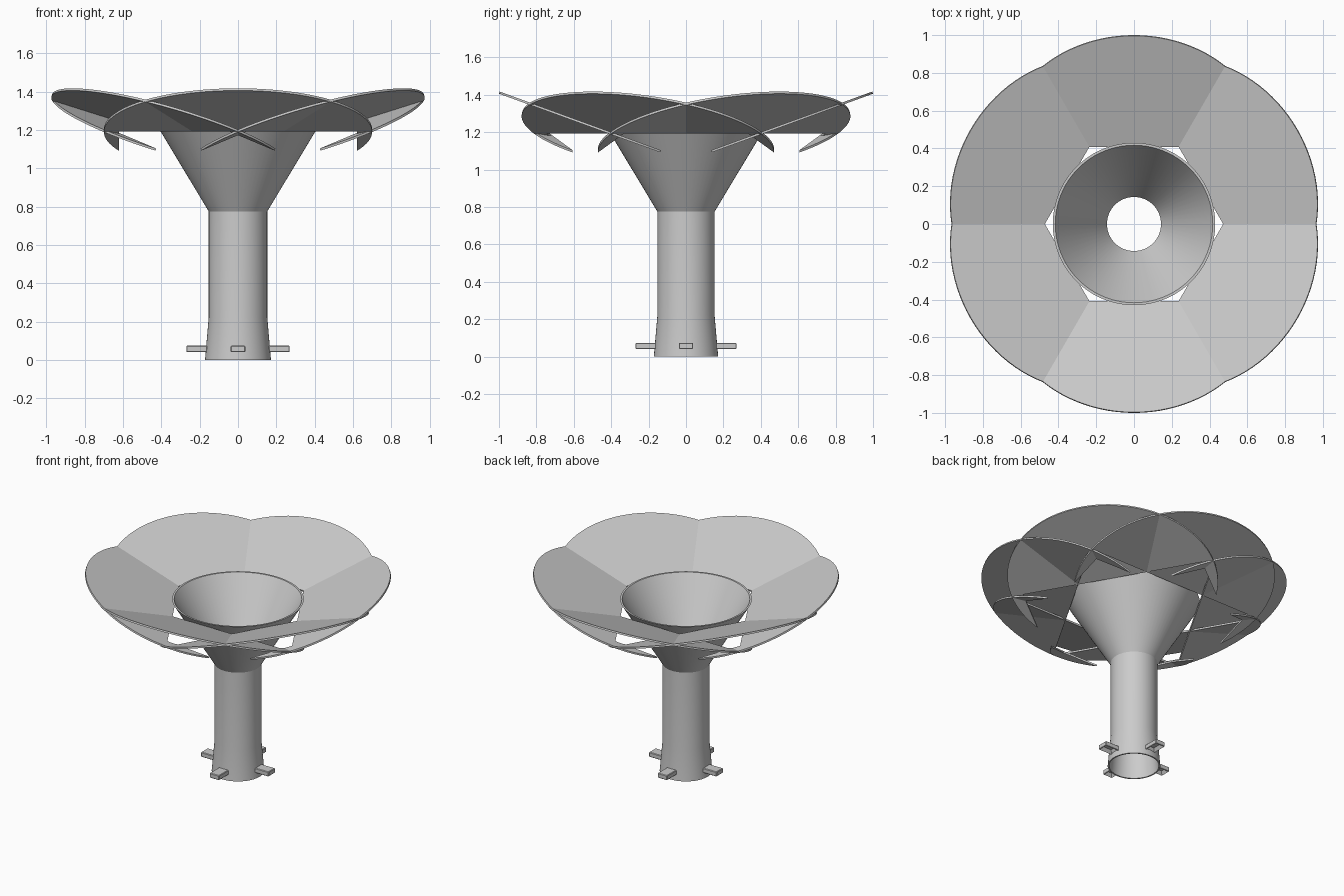
import bpy, bmesh
from math import sin, cos, tan, acos, pi, radians
from mathutils import Matrix, Vector

cube = bpy.data.objects.get("Cube")
if cube:
    bpy.data.objects.remove(cube, do_unlink=True)

# Single concrete grey colour
grey = bpy.data.materials.new("light_grey")
grey.use_nodes = True
colour = (0.6, 0.6, 0.6, 1)
grey.diffuse_color = colour
grey.node_tree.nodes["Principled BSDF"].inputs["Base Color"].default_value = colour


def add_object(name, bm, matrix=Matrix.Identity(4), smooth=False):
    bmesh.ops.recalc_face_normals(bm, faces=bm.faces)
    mesh = bpy.data.meshes.new(name)
    bm.to_mesh(mesh)
    bm.free()
    mesh.materials.append(grey)
    obj = bpy.data.objects.new(name, mesh)
    obj.matrix_world = matrix
    bpy.context.collection.objects.link(obj)
    if smooth:
        bpy.ops.object.select_all(action='DESELECT')
        obj.select_set(True)
        bpy.context.view_layer.objects.active = obj
        bpy.ops.object.shade_smooth_by_angle(angle=radians(25))
    return obj


def lathe(name, profile, steps=72):
    """Spin a closed (radius, height) profile around z."""
    bm = bmesh.new()
    rings = [[bm.verts.new((r * cos(2 * pi * i / steps), r * sin(2 * pi * i / steps), z))
              for i in range(steps)] for r, z in profile]
    for k, ring in enumerate(rings):
        other = rings[(k + 1) % len(rings)]
        for i in range(steps):
            j = (i + 1) % steps
            bm.faces.new((ring[i], ring[j], other[j], other[i]))
    return add_object(name, bm, smooth=True)


# Hollow column with flared foot and funnel top
lathe("funnel_column", [(0.172, 0), (0.153, 0.22), (0.153, 0.775), (0.43, 1.235),
                        (0.417, 1.235), (0.143, 0.775), (0.143, 0.22), (0.162, 0)])

# Six tilted elliptical petals, notched on the inner side to leave two pointed wings
TILT = radians(20)
CENTRE, REACH, HALF_WIDTH, NOTCH = 0.405, 0.591, 0.70, 0.622
THICK = 0.012


def petal(name, angle, steps=64):
    bm = bmesh.new()
    start = -acos(NOTCH / HALF_WIDTH)
    sweep = pi - 2 * start
    length = REACH / cos(TILT)
    points = [(HALF_WIDTH * cos(start + sweep * i / steps),
               length * sin(start + sweep * i / steps)) for i in range(steps + 1)]
    points += [(-NOTCH, 0.004), (NOTCH, 0.004)]
    face = bm.faces.new([bm.verts.new((x, y, 0)) for x, y in points])
    result = bmesh.ops.extrude_face_region(bm, geom=[face])
    lower = [v for v in result["geom"] if isinstance(v, bmesh.types.BMVert)]
    bmesh.ops.translate(bm, verts=lower, vec=(0, 0, -THICK))
    height = 1.417 - REACH * tan(TILT)
    matrix = (Matrix.Rotation(angle, 4, 'Z')
              @ Matrix.Translation((0, CENTRE, height))
              @ Matrix.Rotation(TILT, 4, 'X'))
    return add_object(name, bm, matrix, smooth=True)


for n in range(6):
    petal(f"petal_{n + 1}", n * pi / 3)


# Four mounting lugs with a bolt pocket underneath
def lug(name, angle):
    bm = bmesh.new()
    bmesh.ops.create_cube(bm, size=1)
    bmesh.ops.scale(bm, vec=(0.11, 0.076, 0.034), verts=bm.verts)
    bmesh.ops.bevel(bm, geom=bm.edges[:], offset=0.004, segments=1, affect='EDGES')
    bottom = min(bm.faces, key=lambda f: f.calc_center_median().z)
    bmesh.ops.inset_region(bm, faces=[bottom], thickness=0.02)
    bmesh.ops.translate(bm, verts=bottom.verts[:], vec=(0, 0, 0.024))
    matrix = Matrix.Rotation(angle, 4, 'Z') @ Matrix.Translation(Vector((0.215, 0, 0.057)))
    return add_object(name, bm, matrix)


for n, side in enumerate(("left", "back", "right", "front")):
    lug(f"{side}_lug", n * pi / 2)
